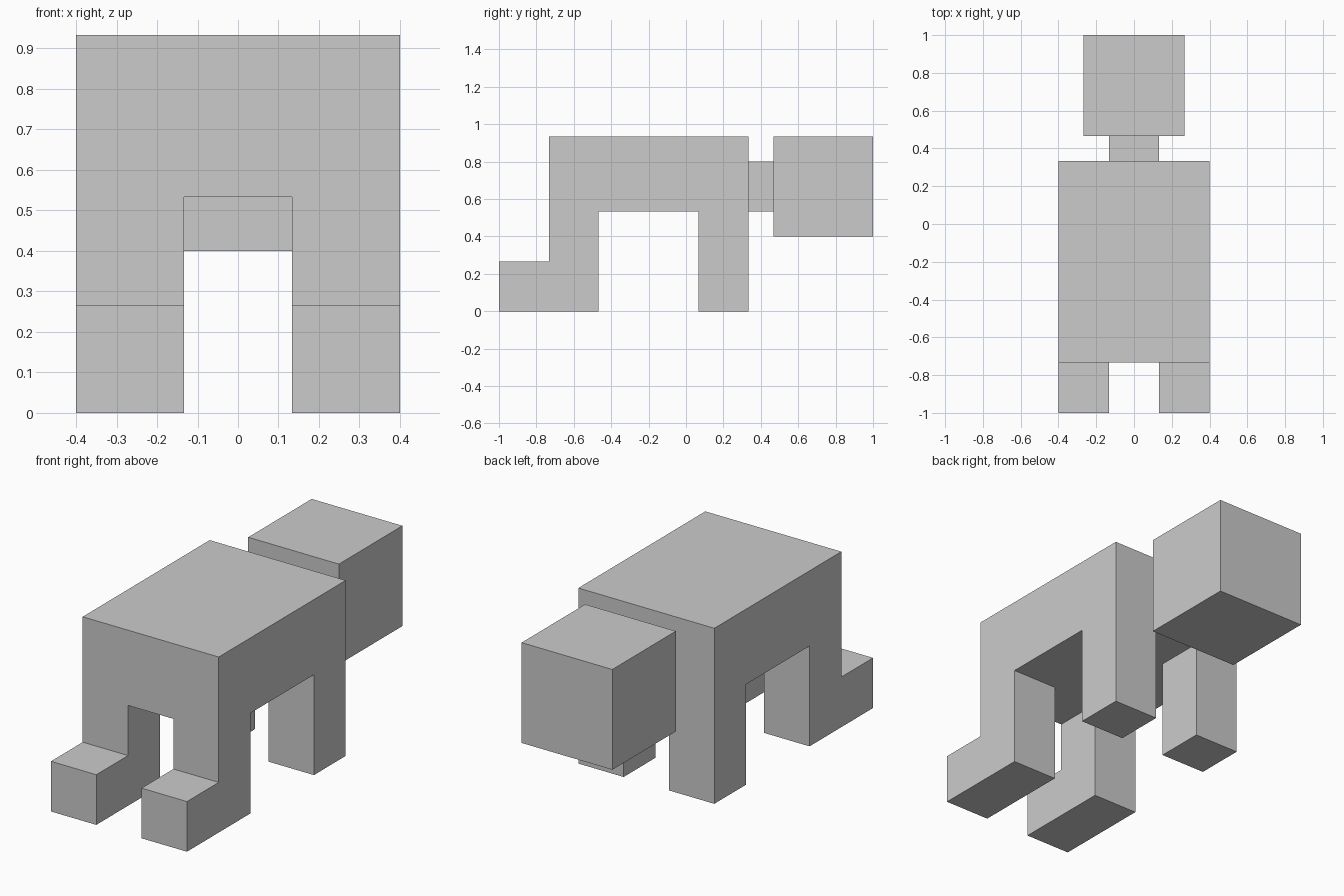
import bpy, bmesh

if "Cube" in bpy.data.objects:
    bpy.data.objects.remove(bpy.data.objects["Cube"])

U = 2 / 15  # grid unit of the blocky model


def prism(name, profile, x0, x1):
    """Extrude a (y, z) side profile, given in grid units, from x0 to x1."""
    bm = bmesh.new()
    face = bm.faces.new([bm.verts.new((x0 * U, y * U, z * U)) for y, z in profile])
    ext = bmesh.ops.extrude_face_region(bm, geom=[face])["geom"]
    verts = [v for v in ext if isinstance(v, bmesh.types.BMVert)]
    bmesh.ops.translate(bm, verts=verts, vec=((x1 - x0) * U, 0, 0))
    bmesh.ops.recalc_face_normals(bm, faces=bm.faces)
    mesh = bpy.data.meshes.new(name)
    bm.to_mesh(mesh)
    bm.free()
    obj = bpy.data.objects.new(name, mesh)
    bpy.context.collection.objects.link(obj)
    return obj


def box(name, x, y0, y1, z0, z1):
    return prism(name, [(y0, z0), (y1, z0), (y1, z1), (y0, z1)], -x, x)


# Trunk with four legs and feet, as one side silhouette
body = prism("body_and_legs", [
    (-7.5, 0), (-3.5, 0), (-3.5, 4), (0.5, 4), (0.5, 0), (2.5, 0),
    (2.5, 7), (-5.5, 7), (-5.5, 2), (-7.5, 2)], -3, 3)

# Channel that separates the left and right legs
channel = box("leg_channel_cutter", 1, -9, 4, -1, 4)
channel.hide_render = True
channel.hide_viewport = False
channel.display_type = 'WIRE'
cut = body.modifiers.new("leg_gap", 'BOOLEAN')
cut.operation = 'DIFFERENCE'
cut.solver = 'EXACT'
cut.object = channel
bpy.context.view_layer.objects.active = body
bpy.ops.object.modifier_apply(modifier=cut.name)
bpy.data.objects.remove(channel)

# Neck and head
box("neck", 1, 2.5, 3.5, 4, 6)
box("head", 2, 3.5, 7.5, 3, 7)
